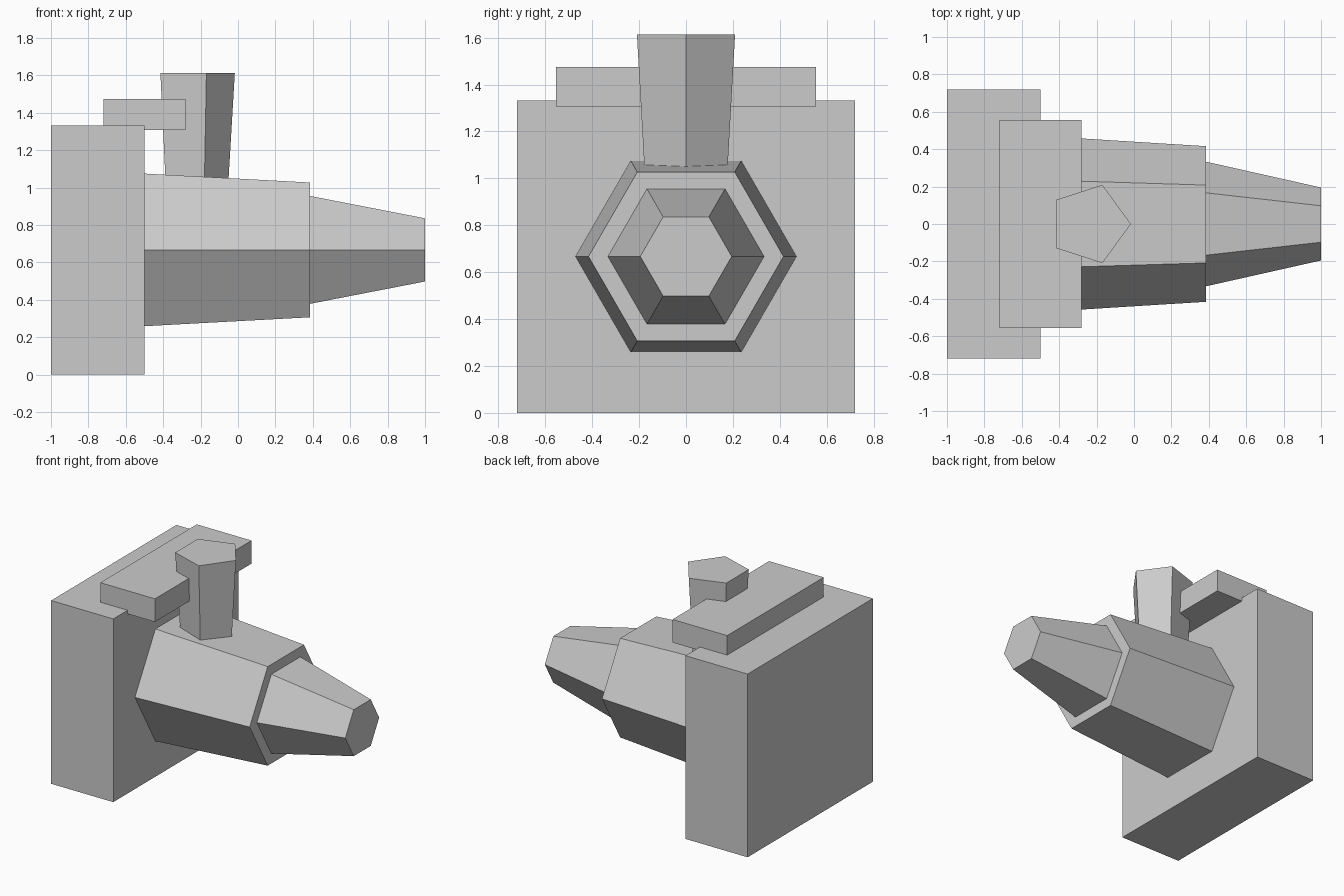
import bpy
import bmesh
from math import sin, cos, tau
from mathutils import Vector

default = bpy.data.objects.get("Cube")
if default:
    bpy.data.objects.remove(default, do_unlink=True)

grey = bpy.data.materials.new("plain grey")
grey.use_nodes = True
colour = (0.6, 0.6, 0.6, 1)
grey.diffuse_color = colour
grey.node_tree.nodes["Principled BSDF"].inputs["Base Color"].default_value = colour


def finish(name, bm):
    bmesh.ops.recalc_face_normals(bm, faces=bm.faces)
    mesh = bpy.data.meshes.new(name)
    bm.to_mesh(mesh)
    bm.free()
    mesh.materials.append(grey)
    obj = bpy.data.objects.new(name, mesh)
    bpy.context.collection.objects.link(obj)
    return obj


def box(name, low, high):
    low, high = Vector(low), Vector(high)
    bm = bmesh.new()
    bmesh.ops.create_cube(bm, size=1)
    bmesh.ops.scale(bm, vec=high - low, verts=bm.verts)
    bmesh.ops.translate(bm, vec=(low + high) / 2, verts=bm.verts)
    return finish(name, bm)


def taper(name, sides, start, end, u, v):
    """Tapered prism between two (centre, radius) ends; first corner points along u."""
    u, v = Vector(u), Vector(v)
    bm = bmesh.new()
    rings = []
    for centre, radius in (start, end):
        angles = [tau * i / sides for i in range(sides)]
        rings.append([bm.verts.new(Vector(centre) + radius * (u * cos(a) + v * sin(a)))
                      for a in angles])
        bm.faces.new(rings[-1])
    for i in range(sides):
        j = (i + 1) % sides
        bm.faces.new((rings[0][i], rings[0][j], rings[1][j], rings[1][i]))
    return finish(name, bm)


X, Y, Z = (1, 0, 0), (0, 1, 0), (0, 0, 1)
axis = 0.667

# Block and the bar resting on its top
box("back_block", (-1, -0.72, 0), (-0.5, 0.72, 1.333))
box("top_bar", (-0.72, -0.555, 1.307), (-0.28, 0.555, 1.475))

# Six-sided barrel and nozzle
taper("barrel", 6, ((-0.5, 0, axis), 0.471), ((0.385, 0, axis), 0.416), Y, Z)
taper("nozzle", 6, ((0.385, 0, axis), 0.333), ((1, 0, axis), 0.195), Y, Z)

# Five-sided post
taper("post", 5, ((-0.237, 0, 0.97), 0.182), ((-0.237, 0, 1.613), 0.22), X, Y)
